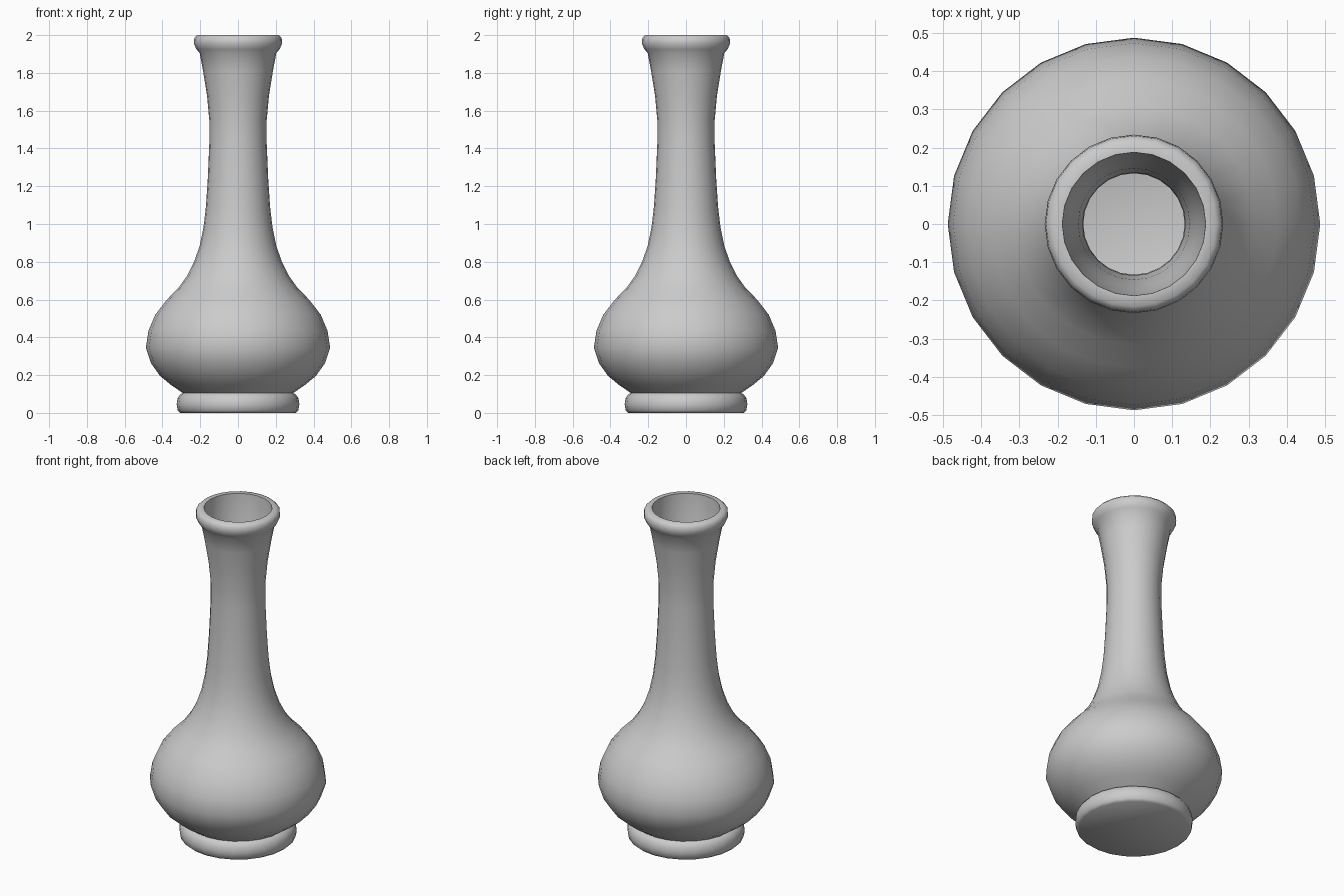
import bpy, bmesh, math

SIDES = 24

# (radius, height): foot, belly, neck, lip
outer = [(0.305, 0.0), (0.319, 0.012), (0.325, 0.045), (0.320, 0.078), (0.305, 0.098),
         (0.292, 0.105), (0.355, 0.148), (0.412, 0.195), (0.460, 0.262), (0.488, 0.345),
         (0.474, 0.435), (0.438, 0.52), (0.376, 0.60), (0.315, 0.662), (0.270, 0.725),
         (0.232, 0.80), (0.203, 0.885), (0.183, 0.98), (0.170, 1.09), (0.160, 1.24),
         (0.151, 1.45), (0.152, 1.55), (0.164, 1.68), (0.185, 1.81), (0.203, 1.905),
         (0.220, 1.925), (0.234, 1.955), (0.231, 1.985), (0.216, 2.0)]
# inside wall, down to the floor
inner = [(0.188, 2.0), (0.183, 1.90), (0.166, 1.81), (0.146, 1.68), (0.135, 1.55),
         (0.133, 1.45), (0.142, 1.24), (0.152, 1.09), (0.165, 0.98), (0.184, 0.885),
         (0.213, 0.80), (0.252, 0.715), (0.298, 0.65), (0.360, 0.585), (0.420, 0.51),
         (0.455, 0.43), (0.468, 0.345), (0.442, 0.27), (0.398, 0.21), (0.345, 0.165),
         (0.285, 0.12)]

# lathe the profile, capping the foot underside and inside floor
bm = bmesh.new()
rings = []
for r, z in outer + inner:
    rings.append([bm.verts.new((r * math.cos(2 * math.pi * i / SIDES),
                                r * math.sin(2 * math.pi * i / SIDES), z))
                  for i in range(SIDES)])
for a, b in zip(rings, rings[1:]):
    for i in range(SIDES):
        j = (i + 1) % SIDES
        bm.faces.new((a[i], a[j], b[j], b[i]))
bm.faces.new(rings[0][::-1])
bm.faces.new(rings[-1])
bmesh.ops.recalc_face_normals(bm, faces=bm.faces)

mesh = bpy.data.meshes.new("vase")
bm.to_mesh(mesh)
bm.free()
vase = bpy.data.objects.new("vase", mesh)
bpy.context.collection.objects.link(vase)
bpy.context.view_layer.objects.active = vase
vase.select_set(True)
bpy.ops.object.shade_smooth_by_angle(angle=math.radians(50))
